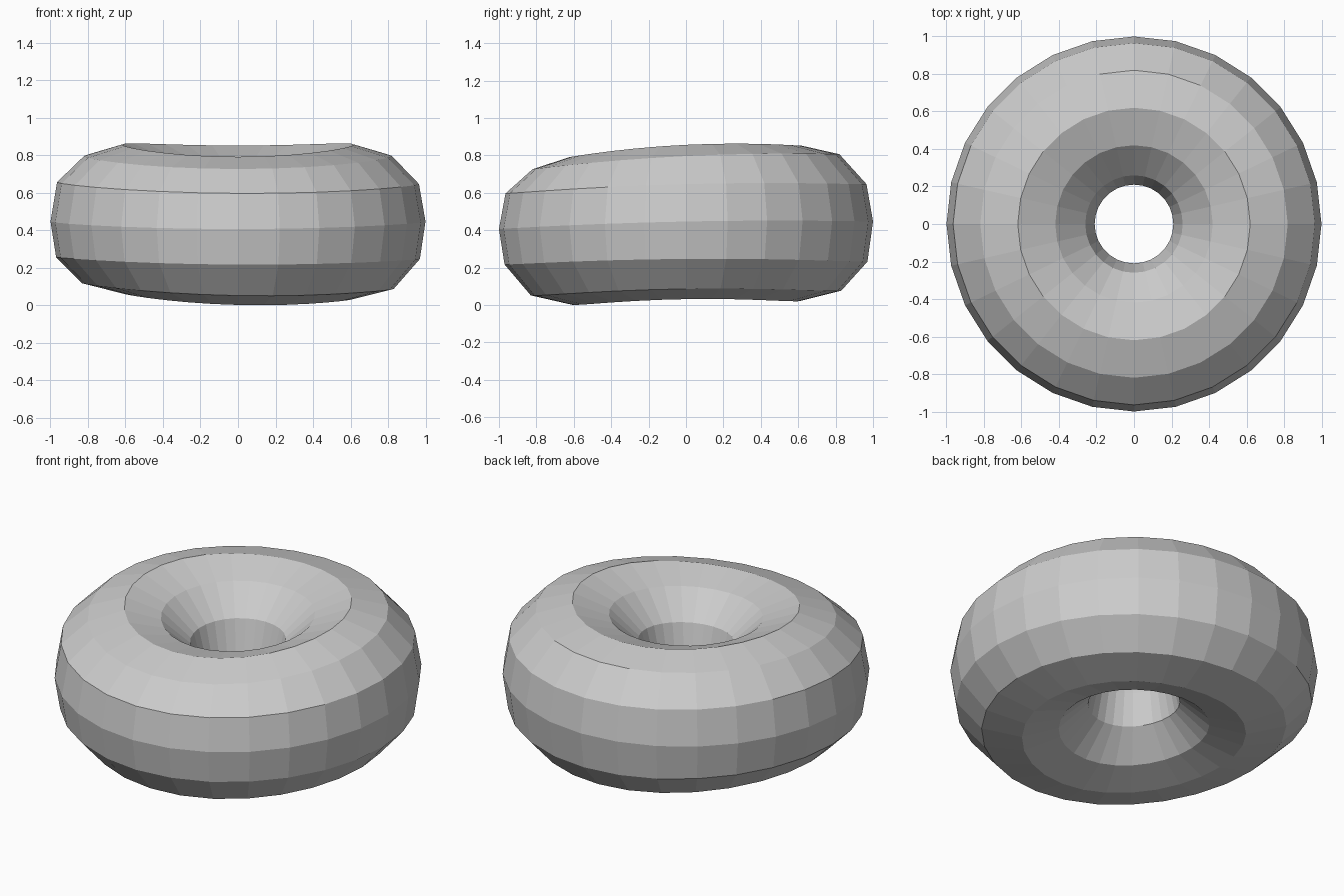
import bpy, bmesh
from math import cos, sin, pi

if "Cube" in bpy.data.objects:
    bpy.data.objects.remove(bpy.data.objects["Cube"])

SEGMENTS = 28

# Cross-section rings: radius, then height at right, back, left, front
RINGS = [
    (1.00, 0.45, 0.45, 0.45, 0.41),
    (0.965, 0.65, 0.65, 0.66, 0.60),
    (0.82, 0.80, 0.81, 0.80, 0.73),
    (0.62, 0.86, 0.855, 0.86, 0.795),
    (0.42, 0.78, 0.79, 0.78, 0.75),
    (0.26, 0.63, 0.64, 0.63, 0.61),
    (0.21, 0.44, 0.45, 0.44, 0.42),
    (0.25, 0.24, 0.24, 0.25, 0.23),
    (0.41, 0.09, 0.09, 0.11, 0.07),
    (0.61, 0.035, 0.025, 0.065, 0.005),
    (0.83, 0.09, 0.08, 0.12, 0.055),
    (0.97, 0.25, 0.235, 0.26, 0.22),
]


def height(a, right, back, left, front):
    # Smooth wave through the four side heights
    mean = (right + back + left + front) / 4
    return (mean + (right - left) / 2 * cos(a) + (back - front) / 2 * sin(a)
            + (right + left - back - front) / 4 * cos(2 * a))


# Lumpy ring body
bm = bmesh.new()
rows = []
for radius, *sides in RINGS:
    row = []
    for i in range(SEGMENTS):
        a = 2 * pi * i / SEGMENTS
        row.append(bm.verts.new((radius * cos(a), radius * sin(a), height(a, *sides))))
    rows.append(row)
for j, row in enumerate(rows):
    above = rows[(j + 1) % len(rows)]
    for i in range(SEGMENTS):
        k = (i + 1) % SEGMENTS
        bm.faces.new((row[i], row[k], above[k], above[i]))
bmesh.ops.recalc_face_normals(bm, faces=bm.faces)

# Rest on the floor
low = min(v.co.z for v in bm.verts)
bmesh.ops.translate(bm, verts=bm.verts, vec=(0, 0, -low))

mesh = bpy.data.meshes.new("ring_body")
bm.to_mesh(mesh)
bm.free()
bpy.context.collection.objects.link(bpy.data.objects.new("ring_body", mesh))
